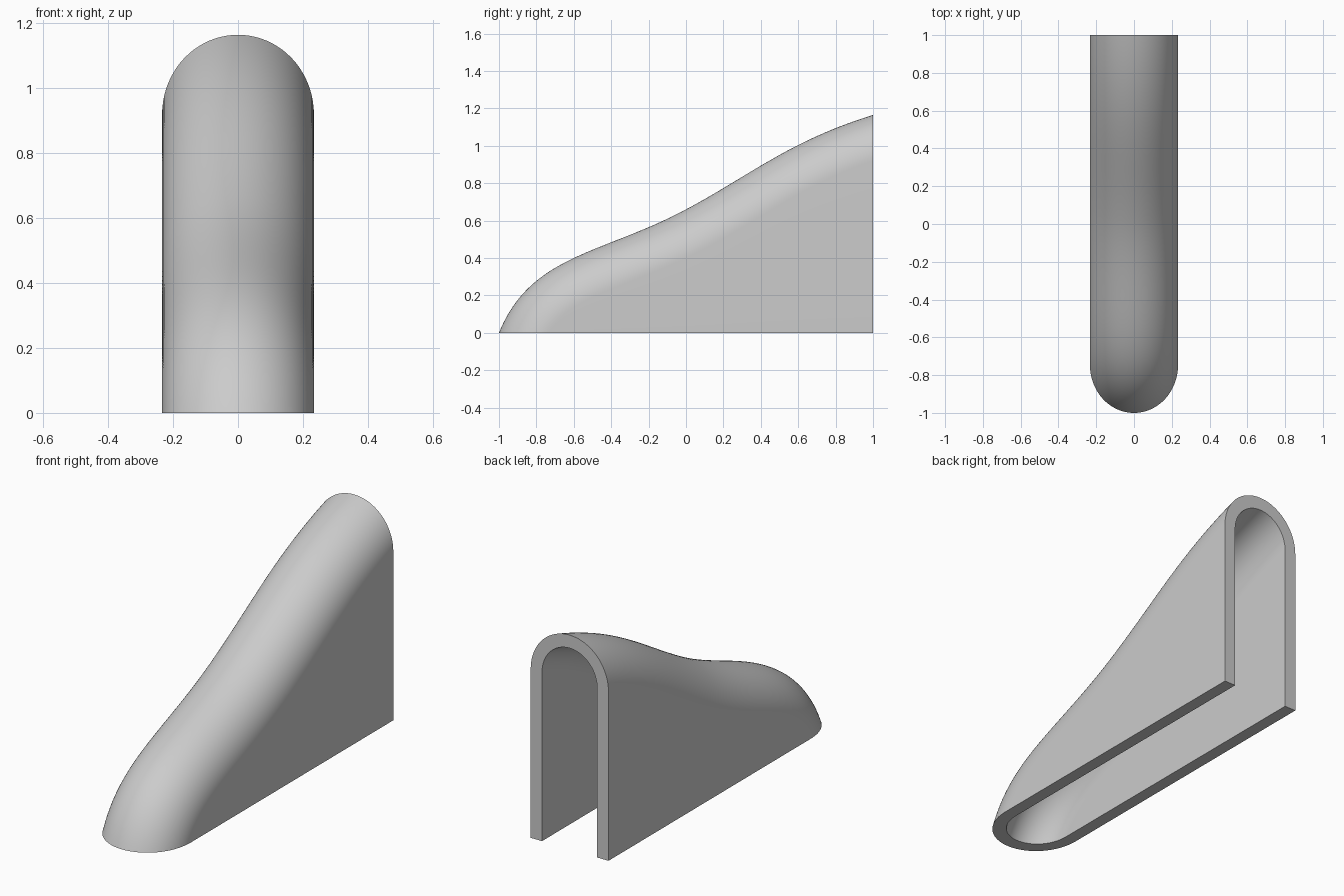
import bpy, bmesh
from math import sin, cos, pi
from mathutils import Vector
from mathutils.geometry import interpolate_bezier

RADIUS, WALL, DEPTH = 0.234, 0.068, -0.6
ARC, STEPS = 40, 48

if "Cube" in bpy.data.objects:
    bpy.data.objects.remove(bpy.data.objects["Cube"])

grey = bpy.data.materials.new("light grey")
grey.use_nodes = True
colour = (0.6, 0.6, 0.6, 1)
grey.diffuse_color = colour
grey.node_tree.nodes["Principled BSDF"].inputs["Base Color"].default_value = colour


def ridge_line():
    """Crest of the cover in the y-z plane, slightly extended at both ends."""
    low = [(-1, 0), (-0.83, 0.42), (-0.45, 0.42), (0, 0.66)]
    high = [(0, 0.66), (0.35, 0.847), (0.55, 1.025), (1, 1.165)]
    pts = []
    for seg in (low, high):
        part = interpolate_bezier(*[Vector((0, y, z)) for y, z in seg], STEPS)
        pts += part[1:] if pts else part
    start = pts[0] + (pts[0] - pts[1]).normalized() * 0.05
    end = pts[-1] + (pts[-1] - pts[-2]).normalized() * 0.05
    return [start] + pts + [end]


def arch(spine, normal, r):
    """Half-round top standing on two upright legs."""
    loop = [Vector((-r, spine.y, DEPTH))]
    for i in range(ARC + 1):
        a = pi * (i / ARC - 0.5)
        loop.append(spine + Vector((r * sin(a), 0, 0)) + normal * r * cos(a))
    return loop + [Vector((r, spine.y, DEPTH))]


# Sweep the thick arch section along the crest
bm = bmesh.new()
crest = ridge_line()
rings = []
for i, p in enumerate(crest):
    t = (crest[min(i + 1, len(crest) - 1)] - crest[max(i - 1, 0)]).normalized()
    normal = Vector((0, -t.z, t.y))
    spine = p - normal * RADIUS
    section = arch(spine, normal, RADIUS) + arch(spine, normal, RADIUS - WALL)[::-1]
    rings.append([bm.verts.new(v) for v in section])
n = len(rings[0])
for a, b in zip(rings, rings[1:]):
    for j in range(n):
        k = (j + 1) % n
        bm.faces.new((a[j], a[k], b[k], b[j]))
for ring in (rings[0], rings[-1]):
    for j in range(n // 2 - 1):
        bm.faces.new((ring[j], ring[j + 1], ring[n - 2 - j], ring[n - 1 - j]))

# Trim flat at the floor and at the back, closing the wall each time
for co, no in (((0, 0, 0), (0, 0, -1)), ((0, 1, 0), (0, 1, 0))):
    bmesh.ops.bisect_plane(bm, geom=bm.verts[:] + bm.edges[:] + bm.faces[:], dist=1e-6,
                           plane_co=co, plane_no=no, clear_outer=True)
    rim = [e for e in bm.edges if e.is_boundary]
    cap = bmesh.ops.holes_fill(bm, edges=rim, sides=0)["faces"]
    bmesh.ops.triangulate(bm, faces=cap)
bmesh.ops.recalc_face_normals(bm, faces=bm.faces[:])

mesh = bpy.data.meshes.new("curved_cover")
bm.to_mesh(mesh)
bm.free()
cover = bpy.data.objects.new("curved_cover", mesh)
bpy.context.collection.objects.link(cover)
mesh.materials.append(grey)
bpy.context.view_layer.objects.active = cover
cover.select_set(True)
bpy.ops.object.shade_smooth_by_angle(angle=pi / 6)
